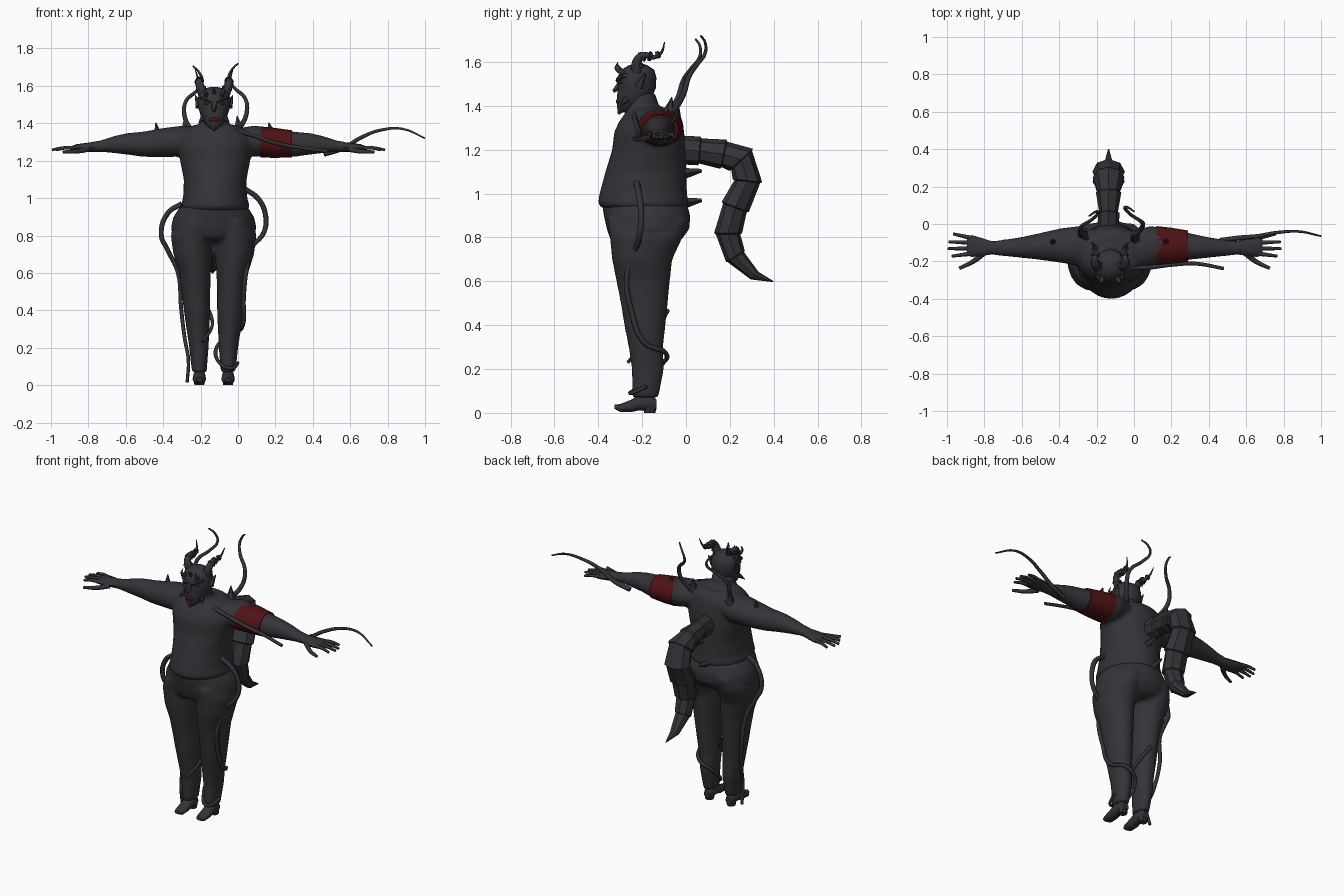
import bpy, bmesh, math
from mathutils import Vector

CX, AX = -0.128, -0.104       # centre lines of the body and of the arms


def material(name, col):
    m = bpy.data.materials.new(name)
    m.diffuse_color = col
    return m


DARK = material("dark", (0.034, 0.034, 0.04, 1))
RED = material("red", (0.08, 0.006, 0.008, 1))


def activate(o):
    bpy.ops.object.select_all(action='DESELECT')
    o.select_set(True)
    bpy.context.view_layer.objects.active = o


def finish(name, bm, mat, smooth):
    bmesh.ops.recalc_face_normals(bm, faces=bm.faces)
    me = bpy.data.meshes.new(name)
    bm.to_mesh(me)
    bm.free()
    me.materials.append(mat)
    o = bpy.data.objects.new(name, me)
    bpy.context.collection.objects.link(o)
    if smooth:
        activate(o)
        bpy.ops.object.shade_smooth_by_angle(angle=math.radians(smooth))
    return o


def ring(axis, c, a, b):
    u = Vector((0, a, 0)) if axis == 'X' else Vector((a, 0, 0))
    v = Vector((0, b, 0)) if axis == 'Z' else Vector((0, 0, b))
    return Vector(c), u, v


def loft(name, rings, n=20, mat=DARK, smooth=45):
    """Skin a list of elliptical rings (centre, u, v) and cap both ends."""
    bm = bmesh.new()
    rows = [[bm.verts.new(c + u * math.cos(2 * math.pi * k / n) + v * math.sin(2 * math.pi * k / n))
             for k in range(n)] for c, u, v in rings]
    for r0, r1 in zip(rows, rows[1:]):
        for k in range(n):
            bm.faces.new((r0[k], r0[(k + 1) % n], r1[(k + 1) % n], r1[k]))
    bm.faces.new(rows[0])
    bm.faces.new(rows[-1])
    return finish(name, bm, mat, smooth)


def column(name, x, prof, **kw):
    """Upright loft from (z, y front, y back, half width)."""
    return loft(name, [ring('Z', (x, (f + b) / 2, z), w, (b - f) / 2) for z, f, b, w in prof], **kw)


def cone(name, base, tip, r1, r2=0.002, n=6, mat=DARK, smooth=0):
    base, tip = Vector(base), Vector(tip)
    q = (tip - base).to_track_quat('Z', 'Y')
    u, v = q @ Vector((1, 0, 0)), q @ Vector((0, 1, 0))
    return loft(name, [(base, u * r1, v * r1), (tip, u * r2, v * r2)], n, mat, smooth)


def ball(name, c, s, mat):
    bm = bmesh.new()
    bmesh.ops.create_uvsphere(bm, u_segments=12, v_segments=8, radius=1)
    for v in bm.verts:
        v.co = Vector([v.co[i] * s[i] + c[i] for i in range(3)])
    return finish(name, bm, mat, 60)


def tube(name, pts, depth, taper=(1, 0.35)):
    """Tapered tendril or horn along a smooth path."""
    cu = bpy.data.curves.new(name, 'CURVE')
    cu.dimensions = '3D'
    cu.bevel_depth, cu.bevel_resolution, cu.resolution_u = depth, 1, 5
    cu.use_fill_caps = True
    sp = cu.splines.new('BEZIER')
    sp.bezier_points.add(len(pts) - 1)
    for i, (bp, p) in enumerate(zip(sp.bezier_points, pts)):
        t = i / (len(pts) - 1)
        bp.co = p
        bp.radius = taper[0] * (1 - t) + taper[1] * t
        bp.handle_left_type = bp.handle_right_type = 'AUTO'
    cu.materials.append(DARK)
    o = bpy.data.objects.new(name, cu)
    bpy.context.collection.objects.link(o)
    activate(o)
    bpy.ops.object.convert(target='MESH')
    return o


def fuse(name, parts):
    """Join parts into one blended skin."""
    activate(parts[0])
    for p in parts:
        p.select_set(True)
    bpy.ops.object.join()
    o = bpy.context.object
    o.name = name
    m = o.modifiers.new("skin", 'REMESH')
    m.mode, m.voxel_size, m.use_smooth_shade = 'VOXEL', 0.012, True
    s = o.modifiers.new("blend", 'SMOOTH')
    s.factor, s.iterations = 0.5, 4
    return o


# Upper body: belly, chest, neck and arms
upper = [column("belly", -0.122, [
    (.935, -.385, .0, .175), (.955, -.402, .012, .185), (1.0, -.395, .005, .172), (1.1, -.368, .002, .168),
    (1.2, -.337, .0, .188), (1.28, -.328, -.008, .2), (1.33, -.305, -.015, .195),
    (1.37, -.275, -.03, .165), (1.392, -.25, -.06, .11)], n=28),
    column("neck", CX, [(1.33, -.285, -.07, .1), (1.39, -.272, -.12, .075), (1.46, -.27, -.14, .068)])]
ARM = [(.08, 1.31, .06, -.14, .1), (.19, 1.305, .083, -.118, .108), (.29, 1.297, .079, -.115, .092),
       (.4, 1.288, .068, -.12, .072), (.49, 1.29, .058, -.125, .057), (.56, 1.286, .046, -.127, .048),
       (.63, 1.278, .031, -.128, .04), (.69, 1.272, .027, -.126, .038)]
for s in (-1, 1):
    upper.append(loft("arm", [ring('X', (AX + s * d, y, z), ry, rz) for d, z, rz, y, ry in ARM]))
fuse("upper_body", upper)

# Trousers: pelvis and legs
lower = [column("pelvis", -0.13, [
    (.955, -.385, .004, .18), (.9, -.375, .02, .216), (.84, -.362, .016, .23),
    (.79, -.345, -.02, .2), (.77, -.3, -.06, .12)], n=28)]
LEG = [(.88, -.36, .01, .1, .1), (.8, -.348, -.015, .112, .118), (.7, -.338, -.062, .103, .113),
       (.6, -.318, -.073, .085, .1), (.5, -.298, -.083, .077, .095), (.4, -.282, -.093, .071, .089),
       (.3, -.262, -.104, .062, .084), (.2, -.248, -.1, .052, .079), (.07, -.246, -.125, .04, .077)]
for s in (-1, 1):
    lower.append(loft("leg", [ring('Z', (-.13 + s * dx, (f + b) / 2, z), w, (b - f) / 2)
                              for z, f, b, w, dx in LEG]))
fuse("trousers", lower)

for s in (-1, 1):
    # Shoes with a raised toe and a heel
    fx = -.13 + s * .077
    loft("shoe", [ring('Y', (fx, y, (a + b) / 2), w, (b - a) / 2) for y, a, b, w in [
        (-.135, .015, .06, .02), (-.16, .005, .085, .031), (-.21, .012, .085, .033),
        (-.25, .004, .06, .036), (-.3, .004, .04, .032), (-.325, .018, .038, .016)]], n=12)
    cone("heel", (fx, -.165, .03), (fx, -.165, 0), .03, .026, n=8)
    # Palm, fingers and thumb
    loft("palm", [ring('X', (AX + s * d, y, z), ry, rz) for d, y, z, ry, rz in [
        (.66, -.127, 1.274, .036, .026), (.71, -.123, 1.27, .048, .025),
        (.76, -.118, 1.267, .058, .021), (.79, -.115, 1.265, .054, .012)]], n=12)
    for y0, y1, d in [(-.075, -.053, .862), (-.1, -.095, .888), (-.13, -.132, .891), (-.158, -.172, .87)]:
        a, b = Vector((AX + s * .765, y0, 1.267)), Vector((AX + s * d, y1, 1.258))
        tube("finger", [a, (a + b) / 2 + Vector((0, 0, .006)), b], .0125, (1, .6))
    tube("thumb", [(AX + s * .7, -.155, 1.262), (AX + s * .755, -.2, 1.25), (AX + s * .83, -.237, 1.247)],
         .015, (1.1, .6))

# Red armband
loft("armband", [ring('X', (x, y, z), ry, rz) for x, y, z, ry, rz in [
    (.12, -.117, 1.3, .106, .083), (.2, -.116, 1.295, .096, .08), (.29, -.118, 1.29, .083, .072)]], mat=RED)

# Head with jaw and crown
column("head", CX, [
    (1.37, -.305, -.265, .016), (1.392, -.315, -.21, .045), (1.43, -.315, -.16, .068), (1.48, -.312, -.138, .084),
    (1.53, -.313, -.135, .088), (1.565, -.295, -.145, .078), (1.585, -.262, -.175, .052), (1.594, -.23, -.2, .02)],
    n=16, smooth=50)
cone("nose", (CX, -.295, 1.5), (CX, -.332, 1.465), .022, .008)
cone("beard", (CX, -.285, 1.41), (CX, -.308, 1.362), .035, .006)
ball("mouth", (CX, -.3, 1.42), (.033, .02, .016), RED)
cone("brow_spike", (CX, -.285, 1.55), (CX, -.315, 1.592), .014)
for s in (-1, 1):
    ball("eye", (CX + s * .04, -.298, 1.508), (.017, .012, .009), RED)
    loft("brow", [ring('X', (CX + s * d, y, z), .014, .01) for d, y, z in
                  [(.012, -.308, 1.515), (.045, -.303, 1.528), (.075, -.275, 1.54)]], n=6, smooth=0)
    cone("ear", (CX + s * .078, -.215, 1.49), (CX + s * .1, -.185, 1.55), .025)
    cone("cheek_spike", (CX + s * .06, -.27, 1.43), (CX + s * .082, -.3, 1.4), .015)
    tube("small_horn", [(CX + s * .04, -.285, 1.55), (CX + s * .05, -.318, 1.572), (CX + s * .045, -.31, 1.6)],
         .014, (1, .1))
    # Large curved horn with ridges
    horn = [(.06, -.225, 1.555), (.078, -.22, 1.61), (.082, -.19, 1.632), (.075, -.15, 1.622),
            (.085, -.115, 1.64), (.102, -.097, 1.692)]
    tube("large_horn", [(CX + s * d, y, z) for d, y, z in horn], .027, (1, .08))
    for a, b, r in zip(horn[:4], horn[1:], (.03, .026, .024, .018)):
        m = (Vector(a) + Vector(b)) / 2
        e = m + (Vector(b) - Vector(a)).normalized() * .014
        cone("horn_ridge", (CX + s * m.x, m.y, m.z), (CX + s * e.x, e.y, e.z), r, r * .8, n=8)

# Shoulder and back spikes
for x, y, z, tip, r in [(-.43, -.1, 1.345, 1.405, .022), (-.275, -.055, 1.36, 1.44, .032),
                        (.005, -.08, 1.36, 1.44, .032), (.175, -.1, 1.35, 1.405, .025)]:
    cone("shoulder_spike", (x, y, z), (x - .01, y + .015, tip), r)
for x, z in [(CX + .02, 1.09), (CX - .02, .955)]:
    cone("back_spike", (x, -.02, z), (x, .072, z + .015), .028, .008, n=4)

# Segmented tail: each plate has a lip overlapping the next
TAIL = [(-.05, 1.2, .065, .055), (.06, 1.195, .066, .058), (.17, 1.18, .068, .068), (.25, 1.155, .074, .085),
        (.28, 1.06, .068, .087), (.225, .94, .066, .085), (.192, .82, .064, .07), (.225, .715, .05, .052),
        (.31, .63, .026, .03), (.4, .598, .002, .003)]
rings = []
for i, (y, z, r, w) in enumerate(TAIL):
    a, b = TAIL[max(i - 1, 0)], TAIL[min(i + 1, len(TAIL) - 1)]
    d = Vector((0, b[0] - a[0], b[1] - a[1])).normalized()
    side = Vector((0, -d.z, d.y))
    c = Vector((CX - .008, y, z))
    rings.append((c, Vector((w, 0, 0)), side * r))
    if 0 < i < len(TAIL) - 1:
        rings.append((c + d * .006, Vector((w * .87, 0, 0)), side * r * .87))
loft("tail", rings, n=8, smooth=0)

# Tendrils rising from the back
for s in (-1, 1):
    x = -.12
    tube("back_tendril", [(x + s * p, y + .012 * s, z - .015 * (1 - s) / 2) for p, y, z in [
        (.12, -.08, 1.36), (.165, -.025, 1.45), (.16, .0, 1.53), (.1, .04, 1.59),
        (.07, .075, 1.64), (.09, .075, 1.69), (.12, .055, 1.72)]], .012, (1.2, .4))

# Tendrils around the arm and legs
tube("arm_tendril_front", [(-.02, -.235, 1.365), (.08, -.232, 1.335), (.2, -.218, 1.295), (.33, -.212, 1.27),
                           (.48, -.238, 1.25)], .013, (1, .7))
tube("arm_tendril_tip", [(.46, -.09, 1.235), (.56, -.075, 1.265), (.66, -.065, 1.325), (.77, -.045, 1.365),
                         (.88, -.04, 1.37), (1.0, -.065, 1.32)], .013, (1.2, .35))
tube("leg_tendril_right", [(.035, -.225, 1.05), (.105, -.215, 1.0), (.145, -.205, .92), (.14, -.21, .82),
                           (.07, -.235, .73), (.045, -.27, .62), (.03, -.25, .47), (.025, -.19, .32),
                           (-.03, -.09, .27), (-.11, -.12, .21), (-.1, -.21, .12), (-.04, -.255, .09),
                           (.0, -.18, .12)], .013, (1.2, .7))
tube("leg_tendril_left", [(-.3, -.2, .97), (-.375, -.19, .92), (-.41, -.18, .8), (-.38, -.17, .73),
                          (-.32, -.15, .6), (-.305, -.13, .42), (-.285, -.16, .25), (-.265, -.2, .13),
                          (-.272, -.18, .015)], .013, (1.2, .7))
tube("leg_tendril_inner", [(-.2, -.085, .47), (-.145, -.14, .37), (-.14, -.2, .31), (-.19, -.265, .23)], .012, (1, .6))
